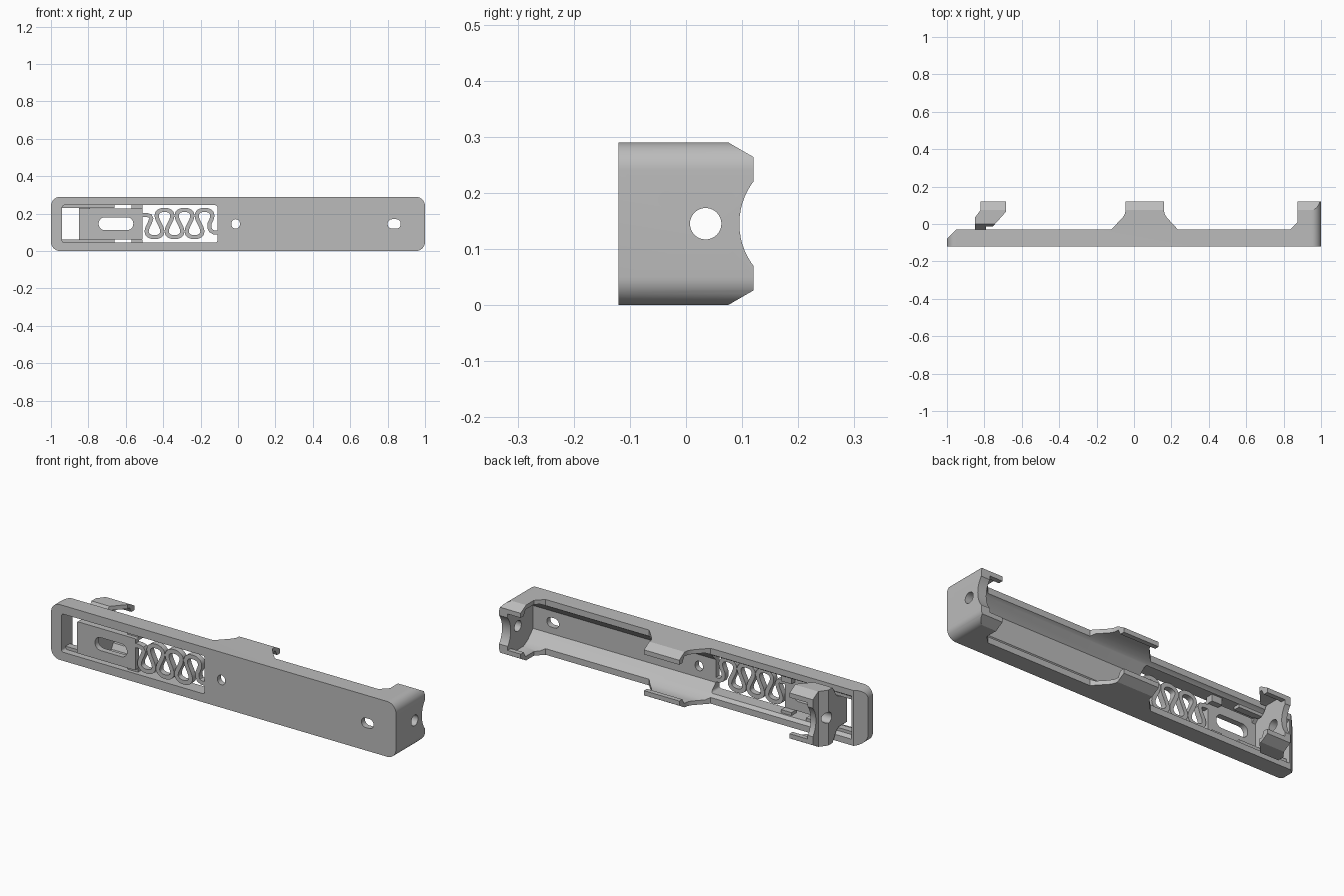
import bpy, bmesh
from math import sin, cos, pi
from mathutils import Vector

if "Cube" in bpy.data.objects:
    bpy.data.objects.remove(bpy.data.objects["Cube"])

grey = bpy.data.materials.new("plain grey")
grey.use_nodes = True
grey.diffuse_color = (0.5, 0.5, 0.5, 1)
grey.node_tree.nodes["Principled BSDF"].inputs["Base Color"].default_value = (0.5, 0.5, 0.5, 1)

MID = 0.145  # height of the long centre line


def finish(name, bm):
    bmesh.ops.recalc_face_normals(bm, faces=bm.faces)
    mesh = bpy.data.meshes.new(name)
    bm.to_mesh(mesh)
    bm.free()
    mesh.materials.append(grey)
    obj = bpy.data.objects.new(name, mesh)
    bpy.context.collection.objects.link(obj)
    return obj


def prism(name, outline, axis, lo, hi):
    """Extrude a 2D outline along one axis; the outline uses the other two in order."""
    def place(a, b, depth):
        p = [a, b]
        p.insert("xyz".index(axis), depth)
        return p
    bm = bmesh.new()
    face = bm.faces.new([bm.verts.new(place(a, b, lo)) for a, b in outline])
    out = bmesh.ops.extrude_face_region(bm, geom=[face])
    verts = [v for v in out["geom"] if isinstance(v, bmesh.types.BMVert)]
    bmesh.ops.translate(bm, verts=verts, vec=place(0, 0, hi - lo))
    return finish(name, bm)


def rounded(x0, x1, z0, z1, r, steps=10):
    corners = [(x1 - r, z1 - r), (x0 + r, z1 - r), (x0 + r, z0 + r), (x1 - r, z0 + r)]
    return [(cx + r * cos(pi / 2 * (q + i / steps)), cz + r * sin(pi / 2 * (q + i / steps)))
            for q, (cx, cz) in enumerate(corners) for i in range(steps + 1)]


def circle(cx, cy, r, n=48):
    return [(cx + r * cos(2 * pi * i / n), cy + r * sin(2 * pi * i / n)) for i in range(n)]


def box(name, x0, x1, y0, y1, z0, z1):
    return prism(name, [(x0, z0), (x1, z0), (x1, z1), (x0, z1)], "y", y0, y1)


def mirrored(half):
    """Close a half outline of (y, z) points about the centre line."""
    return half + [(y, 2 * MID - z) for y, z in reversed(half)]


def combine(obj, operation, *tools):
    for tool in tools:
        tool.hide_render = True
        mod = obj.modifiers.new("cut", "BOOLEAN")
        mod.operation = operation
        mod.solver = "EXACT"
        mod.object = tool
    bpy.context.view_layer.update()
    evaluated = obj.evaluated_get(bpy.context.evaluated_depsgraph_get())
    mesh = bpy.data.meshes.new_from_object(evaluated)
    obj.modifiers.clear()
    obj.data = mesh
    for tool in tools:
        bpy.data.objects.remove(tool)


# Shared cross-section of the channel with inward hooks at the back
CHANNEL = mirrored([(-0.09, 0.085), (-0.045, 0.04), (-0.01, 0.022), (0.08, 0.022),
                    (0.095, 0.05), (0.15, 0.05)])


def end_cuts(x0, x1):
    """Round hole and shallow scoop through an end wall."""
    return (prism("hole_cutter", circle(0.035, MID, 0.028), "x", x0, x1),
            prism("scoop_cutter", circle(0.22, MID, 0.125, 64), "x", x0, x1))


# Long body: side section trimmed by the rounded front and stepped top outlines
body = prism("body", mirrored([(-0.12, 0), (0.075, 0), (0.12, 0.026)]), "x", -1.1, 1.1)
top_outline = [(-1.2, -0.2), (1.2, -0.2), (1.2, 0.2), (0.875, 0.2), (0.875, 0.01),
               (0.835, -0.03), (0.235, -0.03), (0.175, 0.035), (0.163, 0.055), (0.16, 0.075),
               (0.16, 0.2), (-0.045, 0.2), (-0.045, 0.075), (-0.048, 0.055), (-0.06, 0.035),
               (-0.122, -0.03), (-0.95, -0.03), (-1.12, -0.2)]
combine(body, "INTERSECT",
        prism("front_trim", rounded(-1, 1, 0, 2 * MID, 0.05), "y", -0.3, 0.3),
        prism("top_trim", top_outline, "z", -0.1, 0.4))
combine(body, "DIFFERENCE",
        prism("channel_cutter", CHANNEL, "x", -0.94, 0.95),
        prism("window_cutter", rounded(-0.94, -0.11, 0.045, 0.245, 0.012), "y", -0.2, -0.04),
        prism("pin_cutter", rounded(-0.035, 0.01, 0.12, 0.17, 0.022), "y", -0.2, 0),
        prism("slot_cutter", rounded(0.8, 0.87, 0.12, 0.17, 0.024), "y", -0.2, 0),
        *end_cuts(0.9, 1.1))

# Guide strips that hold the sliding end, set back from the front
parts = [body]
for side, (z0, z1) in {"upper": (0.229, 0.256), "lower": (0.034, 0.061)}.items():
    parts.append(box(side + "_guide", -0.945, -0.66, -0.085, -0.05, z0, z1))
    parts.append(box(side + "_slider_tab", -0.57, -0.51, -0.1, -0.06,
                     min(z0, 0.2), min(z1, 0.246)) if side == "lower" else
                 box(side + "_slider_tab", -0.57, -0.51, -0.1, -0.06, 0.21, 0.246))

# Sliding end block with its own hooks
slider = prism("slider_end", mirrored([(-0.1, 0.066), (-0.05, 0.066), (-0.03, 0.05), (0, 0),
                                       (0.075, 0), (0.12, 0.026)]), "x", -1, -0.5)
combine(slider, "INTERSECT",
        prism("slider_trim", [(-0.85, -0.2), (-0.77, -0.2), (-0.77, -0.03), (-0.685, 0.065),
                              (-0.685, 0.2), (-0.82, 0.2), (-0.82, 0.075), (-0.85, 0.035)],
              "z", -0.1, 0.4))
combine(slider, "DIFFERENCE",
        prism("slider_channel_cutter", CHANNEL, "x", -0.79, -0.4),
        *end_cuts(-0.9, -0.7))
parts.append(slider)

# Flat plate of the slider with a long slot
plate = prism("slider_plate", rounded(-0.85, -0.51, 0.062, 0.228, 0.006), "y", -0.12, -0.09)
combine(plate, "DIFFERENCE",
        prism("plate_slot_cutter", rounded(-0.745, -0.56, 0.112, 0.18, 0.032), "y", -0.2, 0))
parts.append(plate)

# Meandering flat spring between plate and body
path = [(-0.53, 0.193), (-0.49, 0.193), (-0.47, 0.188), (-0.463, 0.175)]
for i in range(145):
    t = -1.5 * pi + 6 * pi * i / 144
    path.append((-0.393 + 0.107 * t / (2 * pi) + 0.027 * sin(2 * t), 0.147 + 0.073 * cos(t)))
path += [(-0.153, 0.125), (-0.145, 0.108), (-0.13, 0.1), (-0.1, 0.1)]
bm = bmesh.new()
rings = []
for i, point in enumerate(path):
    along = Vector(path[min(i + 1, len(path) - 1)]) - Vector(path[max(i - 1, 0)])
    off = Vector((-along.y, along.x)).normalized() * 0.011
    a, b = Vector(point) + off, Vector(point) - off
    rings.append([bm.verts.new((p.x, y, p.y))
                  for p, y in ((a, -0.12), (b, -0.12), (b, -0.09), (a, -0.09))])
for r0, r1 in zip(rings, rings[1:]):
    for k in range(4):
        bm.faces.new((r0[k], r0[(k + 1) % 4], r1[(k + 1) % 4], r1[k]))
bm.faces.new(rings[0])
bm.faces.new(rings[-1])
parts.append(finish("spring", bm))

# Smooth the rounded faces, keep the edges crisp
for obj in bpy.context.view_layer.objects:
    obj.select_set(obj in parts)
bpy.context.view_layer.objects.active = body
bpy.ops.object.shade_smooth_by_angle(angle=0.5)
